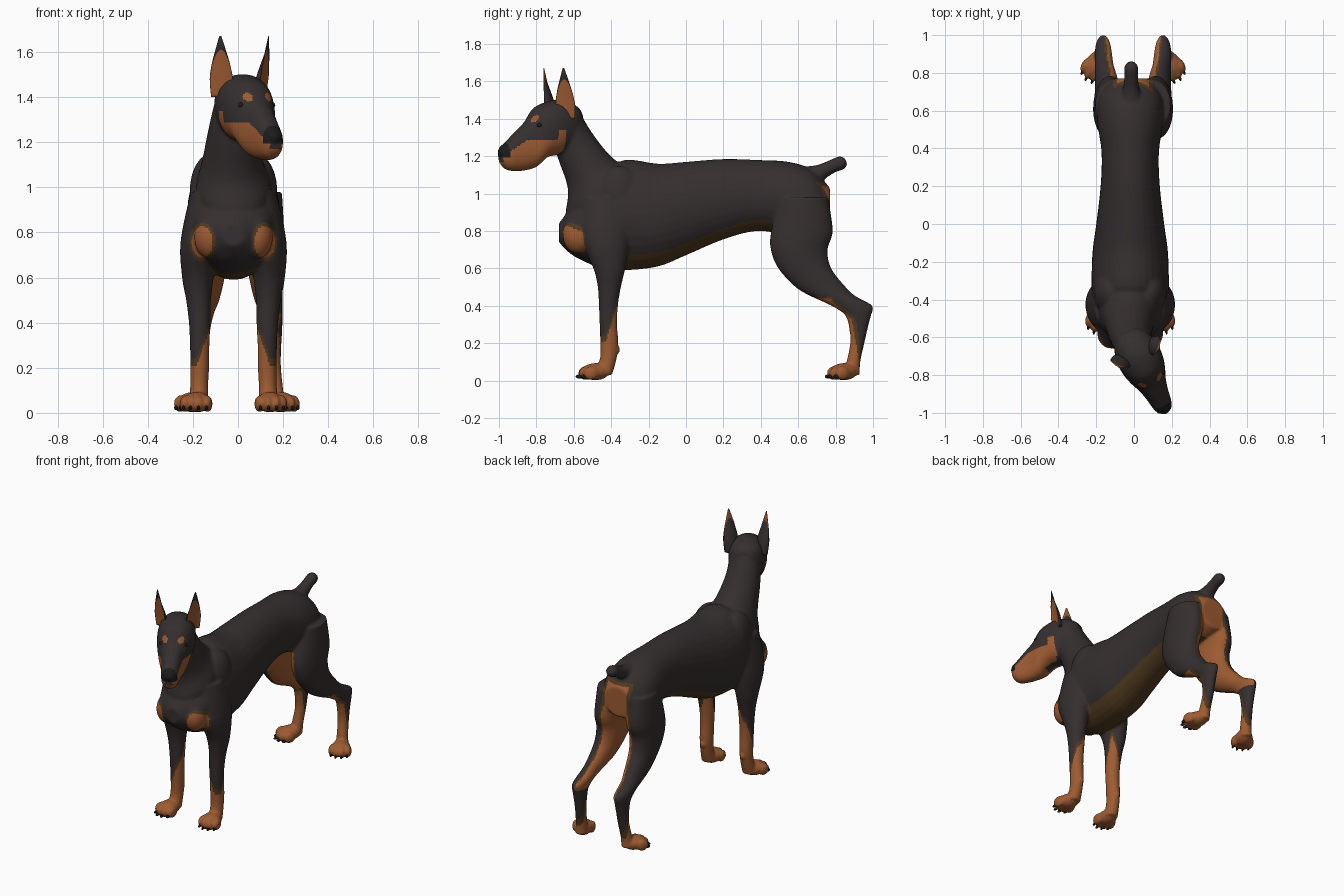
import bpy, bmesh, math
from mathutils import Vector, Matrix

cube = bpy.data.objects.get("Cube")
if cube:
    bpy.data.objects.remove(cube, do_unlink=True)


def material(name, rgb):
    m = bpy.data.materials.new(name)
    m.use_nodes = True
    m.diffuse_color = (*rgb, 1)
    bsdf = m.node_tree.nodes["Principled BSDF"]
    bsdf.inputs["Base Color"].default_value = (*rgb, 1)
    bsdf.inputs["Roughness"].default_value = 0.7
    return m


COAT, TAN, BROWN, BLACK = range(4)
MATS = [material("dark_coat", (0.036, 0.028, 0.029)),
        material("tan_markings", (0.34, 0.105, 0.032)),
        material("brown_border", (0.08, 0.042, 0.014)),
        material("black_nose", (0.012, 0.011, 0.012))]


def spline(rings, steps=4):
    """Catmull-Rom interpolation of ring tuples."""
    p = [Vector(r) for r in rings]
    p = [p[0]] + p + [p[-1]]
    out = []
    for a, b, c, d in zip(p, p[1:], p[2:], p[3:]):
        for i in range(steps):
            t = i / steps
            out.append(0.5 * (2 * b + (c - a) * t + (2 * a - 5 * b + 4 * c - d) * t ** 2
                              + (3 * b - a - 3 * c + d) * t ** 3))
    return out + [p[-1]]


def loft(bm, rings, normal, matrix=Matrix(), power=1.0, n=32):
    """Rings of (x, y, z, half width, half depth), all square to one normal."""
    side = Vector((1, 0, 0))
    up = Vector(normal).normalized().cross(side)
    loops = []
    for r in spline(rings):
        loop = []
        for i in range(n):
            c, s = math.cos(math.tau * i / n), math.sin(math.tau * i / n)
            c, s = (math.copysign(abs(v) ** power, v) for v in (c, s))
            loop.append(bm.verts.new(matrix @ (Vector(r[:3]) + side * c * r[3] + up * s * r[4])))
        loops.append(loop)
    faces = [bm.faces.new(loops[0]), bm.faces.new(loops[-1])]
    for a, b in zip(loops, loops[1:]):
        for i in range(n):
            j = (i + 1) % n
            faces.append(bm.faces.new((a[i], a[j], b[j], b[i])))
    bmesh.ops.recalc_face_normals(bm, faces=faces)


def blob(bm, centre, radii, matrix=Matrix()):
    m = matrix @ Matrix.Translation(centre) @ Matrix.Diagonal((*radii, 1))
    bmesh.ops.create_uvsphere(bm, u_segments=20, v_segments=12, radius=1, matrix=m)


def make_object(name, bm):
    mesh = bpy.data.meshes.new(name)
    bm.to_mesh(mesh)
    bm.free()
    for m in MATS:
        mesh.materials.append(m)
    ob = bpy.data.objects.new(name, mesh)
    bpy.context.collection.objects.link(ob)
    return ob


def finish(ob, rule):
    for f in ob.data.polygons:
        f.material_index = rule(f)
        f.use_smooth = True


FRONT_X, REAR_X = -0.02, -0.005
HEAD = Matrix.Translation((0.02, -0.69, 0)) @ Matrix.Rotation(math.radians(26), 4, 'Z')
HEAD_INV = HEAD.inverted()
Y, Z = (0, 1, 0), (0, 0, 1)
bm = bmesh.new()
claws = bmesh.new()

# Trunk: y, centre z, half width, half height
trunk = [(-.68, .79, .05, .05), (-.62, .80, .14, .12), (-.55, .82, .18, .18),
         (-.45, .85, .2, .25), (-.33, .885, .205, .295), (-.15, .885, .2, .275),
         (0, .92, .18, .25), (.2, .97, .157, .215), (.38, .99, .152, .19),
         (.55, .975, .175, .195), (.68, .96, .165, .165), (.77, .93, .1, .1)]
loft(bm, [(FRONT_X, *r) for r in trunk], Y)

# Neck and docked tail
loft(bm, [(-.02, -.42, .95, .16, .23), (-.02, -.475, 1.01, .165, .21), (-.025, -.515, 1.11, .135, .145),
          (-.02, -.59, 1.25, .112, .115), (0, -.645, 1.37, .105, .1)], (0, -.6, .8))
loft(bm, [(-.015, .62, 1.08, .07, .07), (-.015, .71, 1.11, .045, .045), (-.015, .78, 1.145, .036, .036),
          (-.015, .83, 1.165, .037, .037), (-.015, .855, 1.175, .02, .02)], (0, 1, .45))

# Head, built facing -y and turned to its left
skull = [(.13, 1.38, .06, .07), (.08, 1.37, .1, .115), (0, 1.355, .118, .147),
         (-.07, 1.34, .115, .147), (-.13, 1.3, .098, .158), (-.18, 1.258, .077, .132),
         (-.24, 1.228, .062, .108), (-.3, 1.203, .052, .075), (-.335, 1.207, .036, .045)]
loft(bm, [(0, *r) for r in skull], Y, HEAD, power=0.85)
blob(bm, (0, -.325, 1.222), (.03, .026, .026), HEAD)

# Legs: distance from the middle, y, z, half width, half depth
fore = [(.11, -.42, .98, .08, .14), (.15, -.43, .76, .085, .13), (.158, -.41, .6, .07, .085),
        (.155, -.41, .5, .055, .062), (.15, -.415, .4, .048, .051), (.15, -.415, .3, .043, .047),
        (.15, -.41, .2, .042, .048), (.152, -.415, .12, .04, .045), (.155, -.44, .03, .045, .045)]
hind = [(.1, .63, .98, .1, .13), (.12, .62, .8, .09, .165), (.125, .605, .7, .086, .152),
        (.13, .635, .6, .076, .142), (.14, .72, .5, .062, .135), (.15, .79, .45, .052, .12),
        (.157, .888, .4, .045, .11), (.16, .92, .35, .04, .07), (.16, .922, .28, .036, .05),
        (.162, .916, .2, .034, .038), (.17, .895, .1, .036, .037), (.175, .885, .03, .04, .045)]


def paw(matrix):
    blob(bm, (0, -.045, .048), (.06, .075, .046), matrix)
    for x, y in ((-.051, -.075), (-.018, -.095), (.018, -.095), (.051, -.075)):
        blob(bm, (x, y, .04), (.022, .042, .038), matrix)
        blob(claws, (x, y - .038, .022), (.007, .016, .01), matrix)


for side in (-1, 1):
    for rings, mid, yaw in ((fore, FRONT_X, 8), (hind, REAR_X, 25)):
        loft(bm, [(mid + side * r[0], *r[1:]) for r in rings], Z)
        ankle = rings[-1]
        paw(Matrix.Translation((mid + side * ankle[0], ankle[1], 0))
            @ Matrix.Rotation(math.radians(side * yaw), 4, 'Z'))
    blob(bm, (FRONT_X + side * .15, -.37, .165), (.02, .018, .022))
    blob(bm, (FRONT_X + side * .16, -.36, .6), (.04, .035, .05))
    blob(bm, (FRONT_X + side * .1, -.58, .78), (.075, .08, .1))
    blob(bm, (FRONT_X + side * .1, -.36, .98), (.095, .13, .17))

# Blend everything into one skin
raw = make_object("body_blend", bm)
remesh = raw.modifiers.new("Blend", 'REMESH')
remesh.mode = 'VOXEL'
remesh.voxel_size = 0.0085
smooth = raw.modifiers.new("Soften", 'SMOOTH')
smooth.factor = 0.5
smooth.iterations = 6
bpy.context.view_layer.update()
skin = bpy.data.meshes.new_from_object(raw.evaluated_get(bpy.context.evaluated_depsgraph_get()))
bpy.data.objects.remove(raw, do_unlink=True)
skin.materials.clear()
for m in MATS:
    skin.materials.append(m)
body = bpy.data.objects.new("body", skin)
bpy.context.collection.objects.link(body)


def clamp(v, lo=-.3, hi=1):
    return max(lo, min(hi, v))


def head_rule(c):
    p = HEAD_INV @ c
    d, s, z = -p.y, abs(p.x), p.z
    if d > .305 and z > 1.195:
        return BLACK
    muzzle = d > .015 and z < 1.205 + .08 * clamp((.33 - d) / .12, 0) and (s > .028 or z < 1.17)
    cheek = .0 < d < .045 and z < 1.335 and s > .06
    brow = d > .08 and math.hypot(s - .05, z - 1.4) < .019
    return TAN if muzzle or cheek or brow else COAT


def body_rule(f):
    c, n = f.center, f.normal
    x, y, z = c
    if z > 1.1 and y < -.64:
        return head_rule(c)
    t = -1
    if y < -.25:
        m = abs(x - FRONT_X)
        if z < .6:   # forelegs, tan climbing the inner and rear faces
            t = (.29 + .13 * clamp((.15 - m) / .045) + .15 * clamp((y + .415) / .045) - z) * .6
        elif y < -.48:   # breast patches
            t = .04 * (1 - ((m - .138) / .047) ** 2 - ((z - .757) / .07) ** 2)
    elif y > .4:
        m = abs(x - REAR_X)
        if .36 < z < .9 and m < .16:   # inner thighs
            t = (-n.x * math.copysign(1, x - REAR_X) - .3) * .08
        if z < .45:   # front of the lower hind leg and the paw
            t = max(t, min(.945 - .18 * z - .9 * max(0, z - .33) - y, .44 - z), .1 - z)
        if y > .6:   # under the tail
            t = max(t, min(.085 - m, 1.04 - z, y - .68, z - .5))
    if -.5 < y < .47 and .55 < z < .86 and n.z < -.6:
        t = max(t, -.01)
    return TAN if t > 0 else BROWN if t > -.02 else COAT


finish(body, body_rule)
finish(make_object("claws", claws), lambda f: BLACK)

# Upright cropped ears with a hollow tan opening, and the eyes
for side, label in ((-1, "right"), (1, "left")):
    ear = bmesh.new()
    loft(ear, [(0, 0, 1.4, .05, .04), (0, 0, 1.48, .054, .036), (0, -.005, 1.55, .042, .026),
               (0, -.01, 1.62, .021, .014), (0, -.012, 1.672, .004, .004)], Z, n=24)
    for v in ear.verts:
        if v.co.y < -.001:
            v.co.y *= -.25
    lean = Matrix.Shear('XY', 4, (side * .08, -.1))
    ob = make_object(label + "_ear", ear)
    finish(ob, lambda f: TAN if f.normal.y < -.2 else COAT)
    place = Matrix.Translation((side * .1, .005, 1.4)) @ lean @ Matrix.Rotation(math.radians(side * 45), 4, 'Z')
    ob.data.transform(HEAD @ place @ Matrix.Translation((0, 0, -1.4)))

    eye = bmesh.new()
    blob(eye, (side * .077, -.142, 1.365), (.014, .014, .012), HEAD)
    finish(make_object(label + "_eye", eye), lambda f: BLACK)
